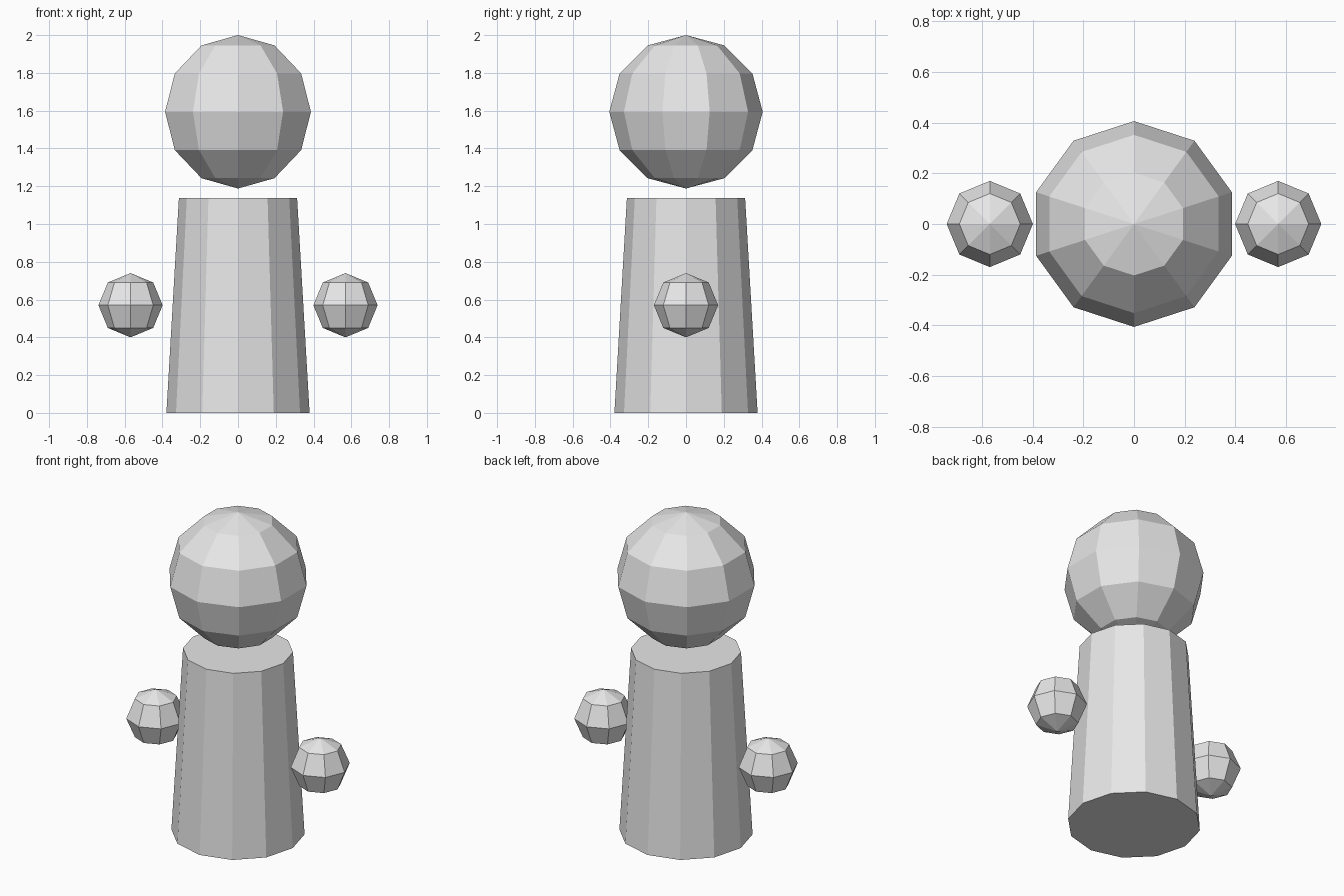
import bpy
import bmesh
import math

if "Cube" in bpy.data.objects:
    bpy.data.objects.remove(bpy.data.objects["Cube"])

grey = bpy.data.materials.new("light_grey")
grey.diffuse_color = (0.8, 0.8, 0.8, 1)
grey.use_nodes = True
grey.node_tree.nodes["Principled BSDF"].inputs["Base Color"].default_value = grey.diffuse_color


def lathe(name, profile, sides, start, location):
    """Flat-shaded solid of revolution; radius 0 makes a pole, open ends are capped."""
    bm = bmesh.new()
    rings = []
    for r, z in profile:
        if r == 0:
            rings.append([bm.verts.new((0, 0, z))] * sides)
        else:
            angles = [start + math.tau * i / sides for i in range(sides)]
            rings.append([bm.verts.new((r * math.cos(a), r * math.sin(a), z)) for a in angles])
    for low, high in zip(rings, rings[1:]):
        for i in range(sides):
            j = (i + 1) % sides
            corners = [low[i], low[j], high[j], high[i]]
            bm.faces.new(list(dict.fromkeys(corners)))
    if profile[0][0]:
        bm.faces.new(rings[0][::-1])
    if profile[-1][0]:
        bm.faces.new(rings[-1])
    bmesh.ops.recalc_face_normals(bm, faces=bm.faces)
    mesh = bpy.data.meshes.new(name)
    bm.to_mesh(mesh)
    bm.free()
    mesh.materials.append(grey)
    obj = bpy.data.objects.new(name, mesh)
    obj.location = location
    bpy.context.collection.objects.link(obj)


def ball(name, radius, sides, rings, start, location):
    profile = [(0, -radius)]
    for k in range(1, rings):
        a = math.pi * k / rings
        profile.append((radius * math.sin(a), -radius * math.cos(a)))
    profile.append((0, radius))
    lathe(name, profile, sides, start, location)


# Tapered twelve-sided body
lathe("body", [(0.379, 0), (0.313, 1.137)], 12, 0, (0, 0, 0))

# Floating head, with a corner towards the front
ball("head", 0.406, 10, 6, math.pi / 2, (0, 0, 1.594))

# Floating hands on both sides
for side, x in (("left", -0.569), ("right", 0.569)):
    ball(side + "_hand", 0.17, 8, 4, 0, (x, 0, 0.57))
